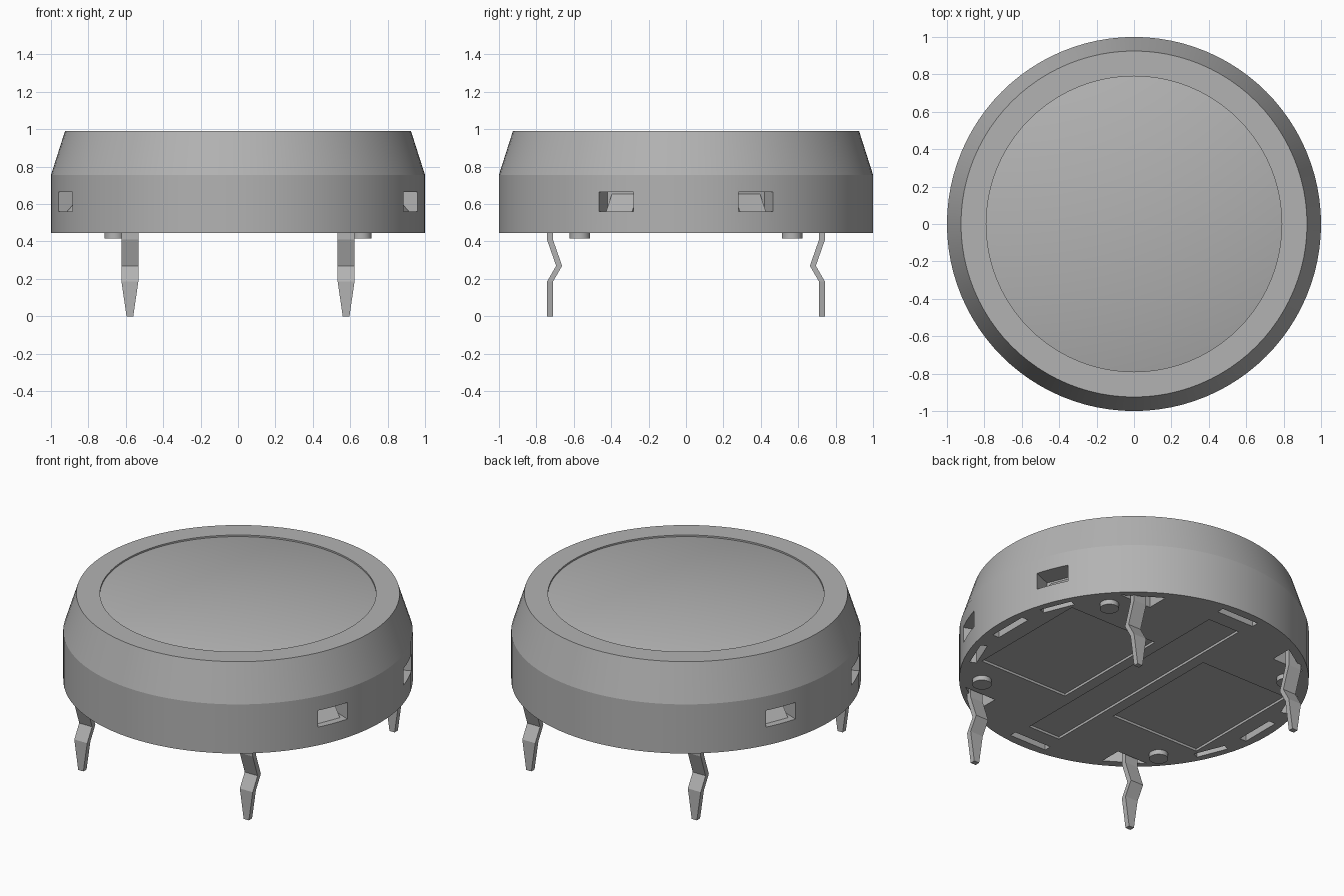
import bpy, bmesh, math
from mathutils import Matrix, Vector

if "Cube" in bpy.data.objects:
    bpy.data.objects.remove(bpy.data.objects["Cube"])

grey = bpy.data.materials.new("mid_grey")
grey.use_nodes = True
grey.diffuse_color = (0.45, 0.45, 0.45, 1)
grey.node_tree.nodes["Principled BSDF"].inputs["Base Color"].default_value = grey.diffuse_color

BASE, SHOULDER, TOP = 0.445, 0.755, 0.99


def finish(name, bm, smooth=None):
    bmesh.ops.recalc_face_normals(bm, faces=bm.faces)
    mesh = bpy.data.meshes.new(name)
    bm.to_mesh(mesh)
    bm.free()
    mesh.materials.append(grey)
    obj = bpy.data.objects.new(name, mesh)
    bpy.context.collection.objects.link(obj)
    if smooth:
        smooth_by_angle(obj, smooth)
    return obj


def smooth_by_angle(obj, degrees):
    bpy.ops.object.select_all(action='DESELECT')
    obj.select_set(True)
    bpy.context.view_layer.objects.active = obj
    bpy.ops.object.shade_smooth_by_angle(angle=math.radians(degrees))


def lathe(profile, segments=96):
    """Closed solid of revolution from (radius, z) pairs, running bottom to top."""
    bm = bmesh.new()
    rings = []
    for r, z in profile:
        rings.append([bm.verts.new((r * math.cos(a), r * math.sin(a), z))
                      for a in (2 * math.pi * i / segments for i in range(segments))])
    for low, high in zip(rings, rings[1:]):
        for i in range(segments):
            j = (i + 1) % segments
            bm.faces.new((low[i], low[j], high[j], high[i]))
    bm.faces.new(rings[0])
    bm.faces.new(rings[-1])
    return bm


def prism(bm, outline, low, high):
    """Extrude 2D points (x, y) from z = low to z = high."""
    a = [bm.verts.new((x, y, low)) for x, y in outline]
    b = [bm.verts.new((x, y, high)) for x, y in outline]
    n = len(a)
    faces = [bm.faces.new(a), bm.faces.new(b)]
    faces += [bm.faces.new((a[i], a[(i + 1) % n], b[(i + 1) % n], b[i])) for i in range(n)]
    bmesh.ops.recalc_face_normals(bm, faces=faces)
    return a + b


def box(bm, x0, x1, y0, y1, z0, z1, angle=0):
    verts = prism(bm, [(x0, y0), (x1, y0), (x1, y1), (x0, y1)], z0, z1)
    bmesh.ops.rotate(bm, verts=verts, cent=(0, 0, 0), matrix=Matrix.Rotation(angle, 3, 'Z'))


CORNERS = [(sx, sy) for sx in (1, -1) for sy in (1, -1)]
LATCHES = [math.radians(a) for a in (22, 158, 202, 338)]

# Housing with a conical shoulder and a shallow well in its top
housing = finish("housing", lathe([(1, BASE), (1, SHOULDER), (0.925, TOP), (0.79, TOP), (0.79, 0.96)]))

# Cutters for the side windows, underside slots, leg pockets and panels
cut = bmesh.new()
for a in LATCHES:
    box(cut, 0.87, 1.1, -0.1, 0.1, 0.56, 0.665, a)
    box(cut, 0.915, 0.955, -0.1, 0.1, 0.4, 0.53, a)
for k in range(4):
    box(cut, 0.9, 0.945, -0.13, 0.13, 0.4, 0.53, k * math.pi / 2)
for sx, sy in CORNERS:
    prism(cut, [(0.46 * sx, 0.69 * sy), (0.68 * sx, 0.69 * sy), (0.46 * sx, 0.83 * sy)], 0.4, 0.55)
for x0, x1, y in ((-0.8, -0.18, 0.4), (0.18, 0.8, 0.4), (-0.11, 0.11, 0.8)):
    box(cut, x0, x1, -y, y, 0.4, BASE + 0.015)
cutter = finish("cutter", cut)
cutter.hide_render = True
mod = housing.modifiers.new("pockets", 'BOOLEAN')
mod.operation = 'DIFFERENCE'
mod.solver = 'EXACT'
mod.object = cutter
bpy.context.view_layer.objects.active = housing
bpy.ops.object.modifier_apply(modifier=mod.name)
bpy.data.objects.remove(cutter)
smooth_by_angle(housing, 12)

# Softly crowned top disc, its skirt tucked inside the housing wall
bm = lathe([(0.83, 0.962), (0.79, 0.98)])
crown = [f for f in bm.faces if len(f.verts) > 4 and f.calc_center_median().z > 0.97]
hub = bmesh.ops.poke(bm, faces=crown)["verts"][0]
hub.co.z = 0.988
finish("top_disc", bm, 60)

# Sloped catches inside the side windows
for i, a in enumerate(LATCHES):
    bm = bmesh.new()
    verts = prism(bm, [(0.86, 0.665), (0.86, 0.555), (0.96, 0.555)], -0.075, 0.075)
    for v in verts:
        x, z, y = v.co
        v.co = Matrix.Rotation(a, 3, 'Z') @ Vector((x, y, z))
    finish(f"latch_catch_{i + 1}", bm)

# Kinked legs with tapered tips: (z, centre y, half width)
LEG = [(0.555, 0.727, 0.045), (0.41, 0.727, 0.045), (0.27, 0.678, 0.045),
       (0.185, 0.727, 0.045), (0, 0.727, 0.018)]
for i, (sx, sy) in enumerate(CORNERS):
    bm = bmesh.new()
    rings = []
    for z, y, w in LEG:
        rings.append([bm.verts.new((sx * (0.578 + dx * w), sy * (y + dy * 0.016), z))
                      for dx, dy in ((-1, -1), (1, -1), (1, 1), (-1, 1))])
    for p, q in zip(rings, rings[1:]):
        for k in range(4):
            bm.faces.new((p[k], p[(k + 1) % 4], q[(k + 1) % 4], q[k]))
    bm.faces.new(rings[0])
    bm.faces.new(rings[-1])
    finish(f"leg_{i + 1}", bm)

# Round locating pegs under the base
for i, (sx, sy) in enumerate(CORNERS):
    bm = lathe([(0.055, 0.415), (0.055, BASE + 0.01)], 32)
    bmesh.ops.translate(bm, verts=bm.verts, vec=(0.66 * sx, 0.567 * sy, 0))
    finish(f"peg_{i + 1}", bm, 30)
